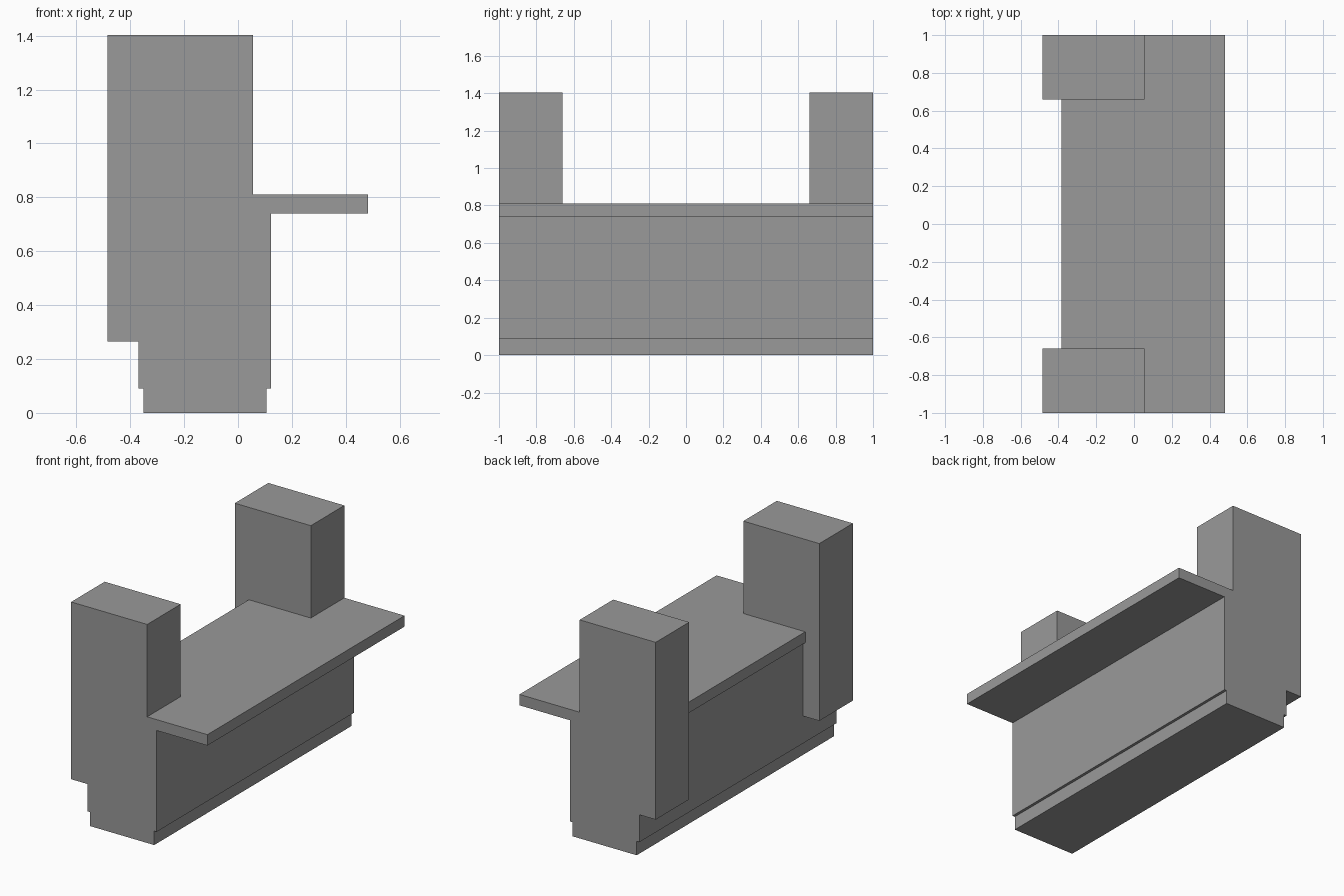
import bpy
import bmesh
import math

cube = bpy.data.objects.get("Cube")
if cube:
    bpy.data.objects.remove(cube, do_unlink=True)

grey = bpy.data.materials.new("plain grey")
grey.use_nodes = True
colour = (0.32, 0.32, 0.32, 1)
grey.diffuse_color = colour
grey.node_tree.nodes["Principled BSDF"].inputs["Base Color"].default_value = colour


def extrude_profile(name, profile, y_min, y_max):
    """Extrude a closed (x, z) outline along y."""
    bm = bmesh.new()
    face = bm.faces.new([bm.verts.new((x, y_min, z)) for x, z in profile])
    result = bmesh.ops.extrude_face_region(bm, geom=[face])
    moved = [v for v in result["geom"] if isinstance(v, bmesh.types.BMVert)]
    bmesh.ops.translate(bm, verts=moved, vec=(0, y_max - y_min, 0))
    bmesh.ops.recalc_face_normals(bm, faces=bm.faces)
    mesh = bpy.data.meshes.new(name)
    bm.to_mesh(mesh)
    bm.free()
    mesh.materials.append(grey)
    obj = bpy.data.objects.new(name, mesh)
    bpy.context.collection.objects.link(obj)
    return obj


# Long counter: recessed plinth, body and overhanging top
counter = extrude_profile("counter", [
    (-0.35, 0), (0.105, 0), (0.105, 0.09), (0.123, 0.09),
    (0.123, 0.74), (0.483, 0.74), (0.483, 0.81), (-0.385, 0.81),
    (-0.385, 0.74), (-0.37, 0.74), (-0.37, 0.09), (-0.35, 0.09)], -1, 1)

# Tall square pillars at both ends, joined to the counter
pier_profile = [(-0.485, 0.265), (0.055, 0.265), (0.055, 1.403), (-0.485, 1.403)]
bpy.context.view_layer.objects.active = counter
for side, y_min, y_max in (("front", -1, -0.66), ("back", 0.66, 1)):
    pier = extrude_profile(side + "_pillar", pier_profile, y_min, y_max)
    union = counter.modifiers.new(side + " pillar", "BOOLEAN")
    union.operation = "UNION"
    union.solver = "EXACT"
    union.object = pier
    bpy.ops.object.modifier_apply(modifier=union.name)
    bpy.data.objects.remove(pier, do_unlink=True)

# Merge the flush end faces into single flat faces
bm = bmesh.new()
bm.from_mesh(counter.data)
bmesh.ops.remove_doubles(bm, verts=bm.verts, dist=0.0001)
bmesh.ops.dissolve_limit(bm, angle_limit=math.radians(1), verts=bm.verts, edges=bm.edges)
bm.to_mesh(counter.data)
bm.free()
counter.name = "counter_with_pillars"
